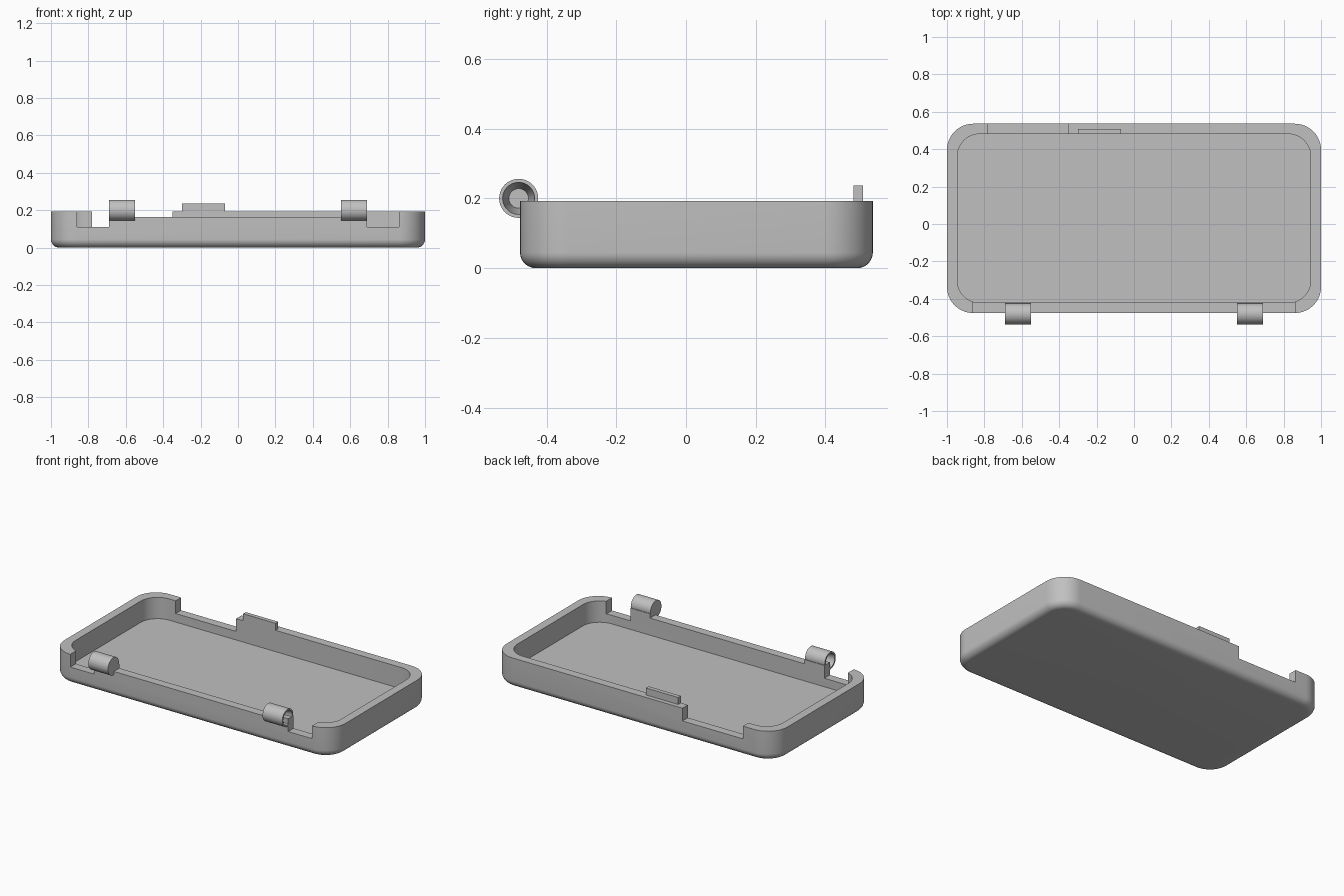
import bpy, bmesh
from math import sin, cos, pi, radians

cube = bpy.data.objects.get("Cube")
if cube:
    bpy.data.objects.remove(cube, do_unlink=True)

grey = bpy.data.materials.new("plain grey")
grey.use_nodes = True
colour = (0.53, 0.53, 0.53, 1)
grey.diffuse_color = colour
grey.node_tree.nodes["Principled BSDF"].inputs["Base Color"].default_value = colour

# Tray sizes
FRONT, BACK, HEIGHT = -0.476, 0.536, 0.192
WALL, CORNER, INNER_CORNER, FILLET, FLOOR = 0.055, 0.14, 0.12, 0.045, 0.055


def finish(name, bm, smooth=False):
    bmesh.ops.recalc_face_normals(bm, faces=bm.faces)
    mesh = bpy.data.meshes.new(name)
    bm.to_mesh(mesh)
    bm.free()
    mesh.materials.append(grey)
    obj = bpy.data.objects.new(name, mesh)
    bpy.context.collection.objects.link(obj)
    if smooth:
        shade(obj)
    return obj


def activate(obj):
    bpy.ops.object.select_all(action='DESELECT')
    obj.select_set(True)
    bpy.context.view_layer.objects.active = obj


def shade(obj):
    activate(obj)
    bpy.ops.object.shade_smooth_by_angle(angle=radians(30))


def loft(name, rings, smooth=True):
    """Skin a stack of equal-length rings and cap both ends."""
    bm = bmesh.new()
    loops = [[bm.verts.new(p) for p in ring] for ring in rings]
    n = len(loops[0])
    for a, b in zip(loops, loops[1:]):
        for i in range(n):
            j = (i + 1) % n
            bm.faces.new((a[i], a[j], b[j], b[i]))
    bm.faces.new(loops[0])
    bm.faces.new(loops[-1])
    return finish(name, bm, smooth)


def box(name, x0, x1, y0, y1, z0, z1):
    corners = [(x0, y0), (x1, y0), (x1, y1), (x0, y1)]
    return loft(name, [[(x, y, z) for x, y in corners] for z in (z0, z1)], False)


def rounded_ring(inset, radius, z, steps=12):
    """Rounded rectangle inset from the tray outline."""
    cx, mid = 1 - inset - radius, (FRONT + BACK) / 2
    cy = (BACK - FRONT) / 2 - inset - radius
    ring = []
    for k, (sx, sy) in enumerate([(1, 1), (-1, 1), (-1, -1), (1, -1)]):
        for i in range(steps + 1):
            a = (k + i / steps) * pi / 2
            ring.append((sx * cx + radius * cos(a), mid + sy * cy + radius * sin(a), z))
    return ring


# Tray: filleted base, outer wall, rim, inner wall and floor
rings = []
for i in range(9):
    a = i / 8 * pi / 2
    d = FILLET * (1 - sin(a))
    rings.append(rounded_ring(d, CORNER - d, FILLET * (1 - cos(a))))
rings.append(rounded_ring(0, CORNER, HEIGHT))
rings.append(rounded_ring(WALL, INNER_CORNER, HEIGHT))
rings.append(rounded_ring(WALL, INNER_CORNER, FLOOR))
tray = loft("tray", rings, False)

# Notches in the front and back walls
notches = [
    (-0.55, 0.55, -0.6, -0.41, 0.165, 0.4),
    (-0.86, -0.69, -0.6, -0.41, 0.11, 0.4),
    (0.69, 0.86, -0.6, -0.41, 0.11, 0.4),
    (-0.78, -0.35, 0.45, 0.6, 0.11, 0.4),
]
for bounds in notches:
    cutter = box("notch_cutter", *bounds)
    cutter.hide_render = True
    mod = tray.modifiers.new("notch", 'BOOLEAN')
    mod.operation, mod.solver, mod.object = 'DIFFERENCE', 'EXACT', cutter
    activate(tray)
    bpy.ops.object.modifier_apply(modifier=mod.name)
    bpy.data.objects.remove(cutter, do_unlink=True)
shade(tray)

# Hinge knuckles with tapered blind holes on their outer ends
profile = [(0.55, 0.056), (0.69, 0.056), (0.69, 0.046), (0.59, 0.028)]
for side, label in ((1, "left"), (-1, "right")):
    loft(label + "_hinge_knuckle", [
        [(side * x, -0.48 + r * cos(i * pi / 20), 0.2 + r * sin(i * pi / 20))
         for i in range(40)] for x, r in profile])

# Latch tab on the back wall
box("latch_tab", -0.3, -0.07, 0.481, 0.508, HEIGHT - 0.02, 0.237)
